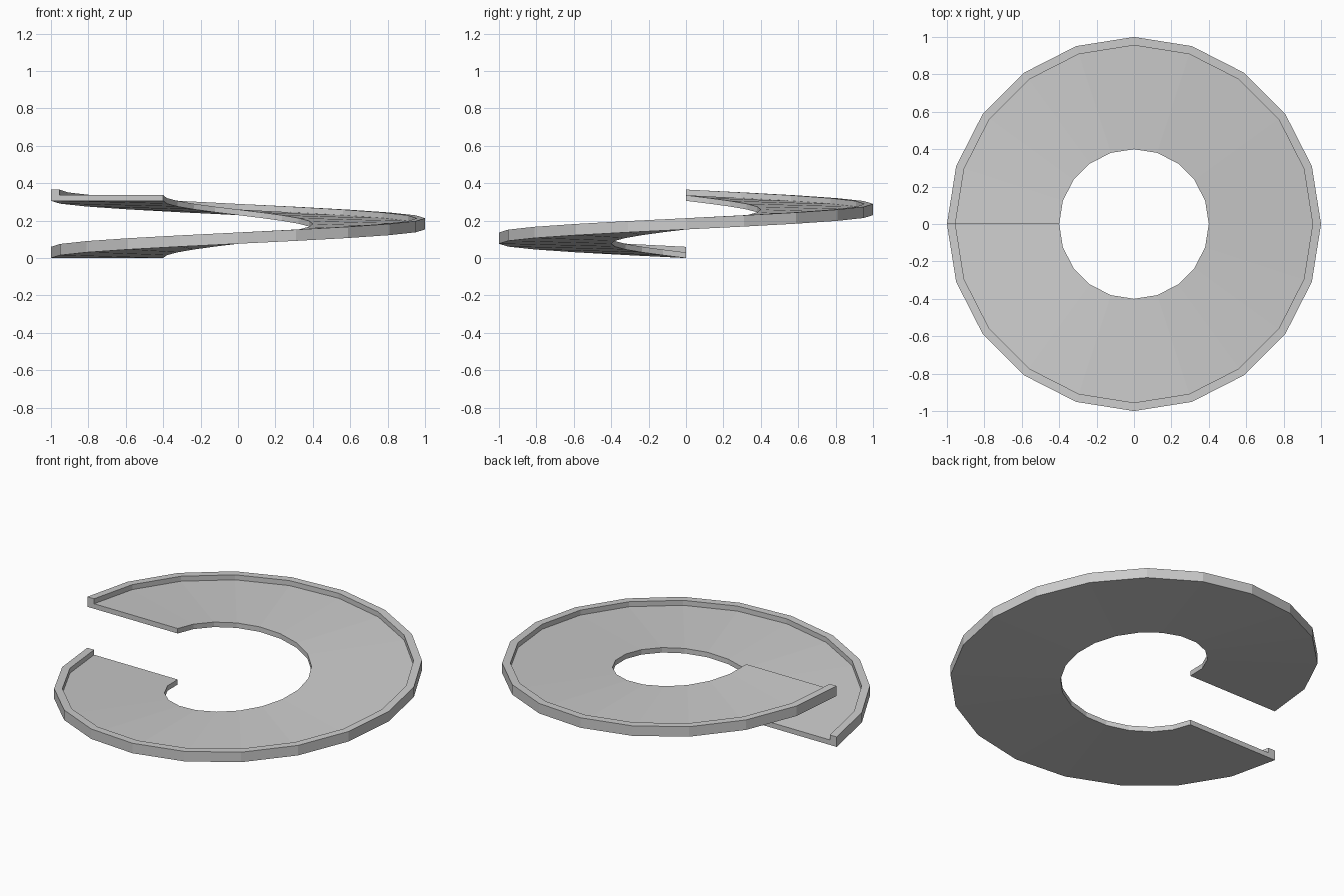
import bpy, bmesh
from math import pi, cos, sin

if "Cube" in bpy.data.objects:
    bpy.data.objects.remove(bpy.data.objects["Cube"])

SEGMENTS = 20
RISE = 0.306

# L-shaped cross-section (radius, height): flat deck with a raised outer rim
PROFILE = [(0.40, 0.0), (1.0, 0.0), (1.0, 0.06),
           (0.955, 0.06), (0.955, 0.03), (0.40, 0.03)]

# Sweep the section one full turn, climbing anticlockwise from the -x side
bm = bmesh.new()
rings = []
for i in range(SEGMENTS + 1):
    t = i / SEGMENTS
    a = pi + 2 * pi * t
    rings.append([bm.verts.new((r * cos(a), r * sin(a), z + RISE * t))
                  for r, z in PROFILE])

n = len(PROFILE)
for lower, upper in zip(rings, rings[1:]):
    for j in range(n):
        k = (j + 1) % n
        bm.faces.new((lower[j], lower[k], upper[k], upper[j]))

# Close both ends of the ramp
bm.faces.new(rings[0][::-1])
bm.faces.new(rings[-1])
bmesh.ops.recalc_face_normals(bm, faces=bm.faces)

mesh = bpy.data.meshes.new("spiral_ramp")
bm.to_mesh(mesh)
bm.free()
ramp = bpy.data.objects.new("spiral_ramp", mesh)
bpy.context.collection.objects.link(ramp)
